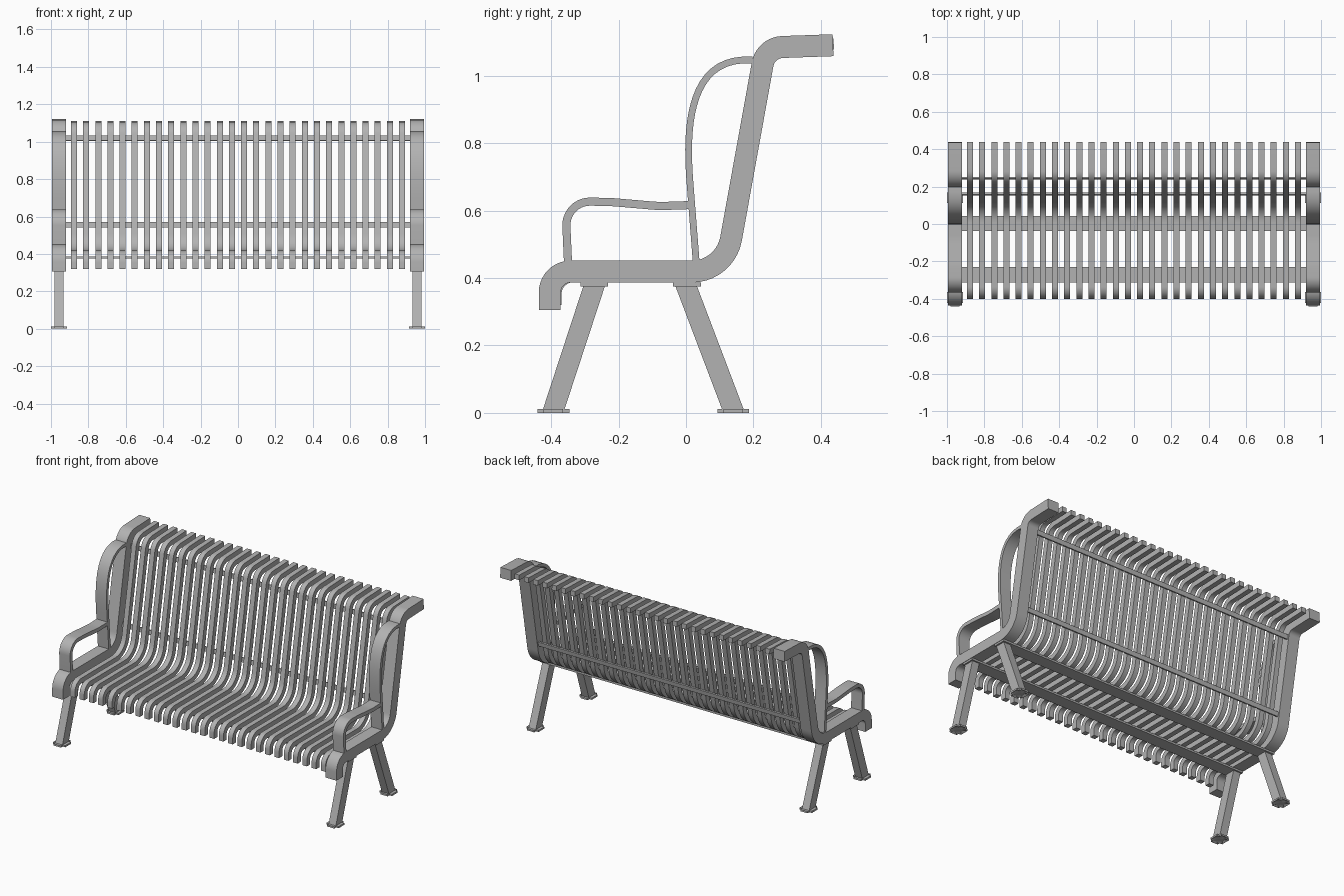
import bpy, bmesh, math
from mathutils import Vector
from mathutils.geometry import interpolate_bezier

if "Cube" in bpy.data.objects:
    bpy.data.objects.remove(bpy.data.objects["Cube"])

metal = bpy.data.materials.new("grey_metal")
metal.use_nodes = True
GREY = (0.45, 0.45, 0.45, 1)
metal.diffuse_color = GREY
metal.node_tree.nodes["Principled BSDF"].inputs["Base Color"].default_value = GREY


def finish(name, bm, smooth=True):
    bmesh.ops.recalc_face_normals(bm, faces=bm.faces)
    mesh = bpy.data.meshes.new(name)
    bm.to_mesh(mesh)
    bm.free()
    mesh.materials.append(metal)
    obj = bpy.data.objects.new(name, mesh)
    bpy.context.collection.objects.link(obj)
    if smooth:
        bpy.ops.object.select_all(action='DESELECT')
        obj.select_set(True)
        bpy.context.view_layer.objects.active = obj
        bpy.ops.object.shade_smooth_by_angle(angle=math.radians(30))
    return obj


def fillet(points, radii, steps=10):
    """Round the inner corners of a (y, z) polyline."""
    pts = [Vector(p) for p in points]
    out = [pts[0]]
    for a, b, c, r in zip(pts, pts[1:], pts[2:], radii):
        u, v = (a - b).normalized(), (c - b).normalized()
        half = u.angle(v) / 2
        centre = b + (u + v).normalized() * (r / math.sin(half))
        start = b + u * (r / math.tan(half)) - centre
        end = b + v * (r / math.tan(half)) - centre
        turn = start.angle(end)
        for i in range(steps + 1):
            t = i / steps
            arc = start * math.sin((1 - t) * turn) + end * math.sin(t * turn)
            out.append(centre + arc / math.sin(turn))
    out.append(pts[-1])
    return out


def sweep(bm, path, thick, x, width):
    """Sweep a rectangle of thick by width along a (y, z) path."""
    rings = []
    for i, p in enumerate(path):
        d_in = (p - path[max(i - 1, 0)]).normalized()
        d_out = (path[min(i + 1, len(path) - 1)] - p).normalized()
        d = (d_in + d_out).normalized()
        scale = max(d.dot(d_out if d_out.length else d_in), 0.5)
        n = Vector((-d.y, d.x)) * (thick / 2 / scale)
        corners = [(-1, p - n), (1, p - n), (1, p + n), (-1, p + n)]
        rings.append([bm.verts.new((x + s * width / 2, q.x, q.y)) for s, q in corners])
    for a, b in zip(rings, rings[1:]):
        for k in range(4):
            m = (k + 1) % 4
            bm.faces.new((a[k], a[m], b[m], b[k]))
    bm.faces.new(rings[0])
    bm.faces.new(rings[-1])


def box(bm, lo, hi):
    middle = (lo[1] + hi[1]) / 2
    path = [Vector((middle, lo[2])), Vector((middle, hi[2]))]
    sweep(bm, path, hi[1] - lo[1], (lo[0] + hi[0]) / 2, hi[0] - lo[0])


END_X = 0.957
FRAME_W = 0.076

frame_path = fillet([(-0.404, 0.305), (-0.404, 0.419), (0.116, 0.419),
                     (0.236, 1.083), (0.436, 1.09)], [0.062, 0.118, 0.062])
slat_path = fillet([(-0.385, 0.32), (-0.385, 0.403), (0.111, 0.403),
                    (0.236, 1.087), (0.438, 1.094)], [0.05, 0.125, 0.06])
arm_path = fillet([(-0.35, 0.45), (-0.358, 0.628), (-0.22, 0.625),
                   (-0.08, 0.613), (0.01, 0.616)], [0.07, 0.4, 0.4])
wing_path = [Vector((0.03, 0.45))] + [p.to_2d() for p in interpolate_bezier(
    (0.012, 0.68, 0), (0, 0.83, 0), (0, 1.06, 0), (0.197, 1.046, 0), 20)]

# End frames, armrests and side wings
for side, s in (("left", 1), ("right", -1)):
    for name, path, thick in (("end_frame", frame_path, 0.065),
                              ("armrest", arm_path, 0.024),
                              ("side_wing", wing_path, 0.02)):
        bm = bmesh.new()
        sweep(bm, path, thick, s * END_X, FRAME_W)
        finish(f"{side}_{name}", bm)

    # Splayed legs with rounded, recessed foot plates
    for end, top, foot in (("front", -0.272, -0.393), ("back", 0.0, 0.14)):
        bm = bmesh.new()
        rings = []
        for y, z in ((foot, 0.008), (top, 0.377)):
            rings.append([bm.verts.new((s * END_X + dx * 0.025, y + dy * 0.032, z))
                          for dx, dy in ((-1, -1), (1, -1), (1, 1), (-1, 1))])
        for k in range(4):
            m = (k + 1) % 4
            bm.faces.new((rings[0][k], rings[0][m], rings[1][m], rings[1][k]))
        bm.faces.new(rings[0])
        bm.faces.new(rings[1])
        finish(f"{side}_{end}_leg", bm, False)

        bm = bmesh.new()
        box(bm, (s * END_X - 0.043, foot - 0.047, 0), (s * END_X + 0.043, foot + 0.047, 0.011))
        upright = [e for e in bm.edges if abs(e.verts[0].co.z - e.verts[1].co.z) > 0.005]
        bmesh.ops.bevel(bm, geom=upright, offset=0.018, segments=4, affect='EDGES')
        bmesh.ops.recalc_face_normals(bm, faces=bm.faces)
        bottom = [f for f in bm.faces if f.normal.z < -0.9]
        bmesh.ops.inset_region(bm, faces=bottom, thickness=0.016)
        bmesh.ops.translate(bm, verts=bottom[0].verts, vec=(0, 0, 0.007))
        finish(f"{side}_{end}_foot", bm)

# Row of bent slats
SLATS = 28
bm = bmesh.new()
for i in range(SLATS):
    sweep(bm, slat_path, 0.032, -0.877 + 1.754 * i / (SLATS - 1), 0.032)
finish("slats", bm)

# Flat bars under the seat
for name, y in (("front_seat_bar", -0.272), ("back_seat_bar", 0.003)):
    bm = bmesh.new()
    box(bm, (-0.992, y - 0.041, 0.375), (0.992, y + 0.041, 0.387))
    finish(name, bm, False)

# Thin bars behind the backrest
lean = Vector((0.18, 0.984))
for name, y, z in (("lower_back_bar", 0.16, 0.555), ("upper_back_bar", 0.245, 1.018)):
    bm = bmesh.new()
    mid = Vector((y, z))
    sweep(bm, [mid - lean * 0.014, mid + lean * 0.014], 0.01, 0, 1.85)
    finish(name, bm, False)
